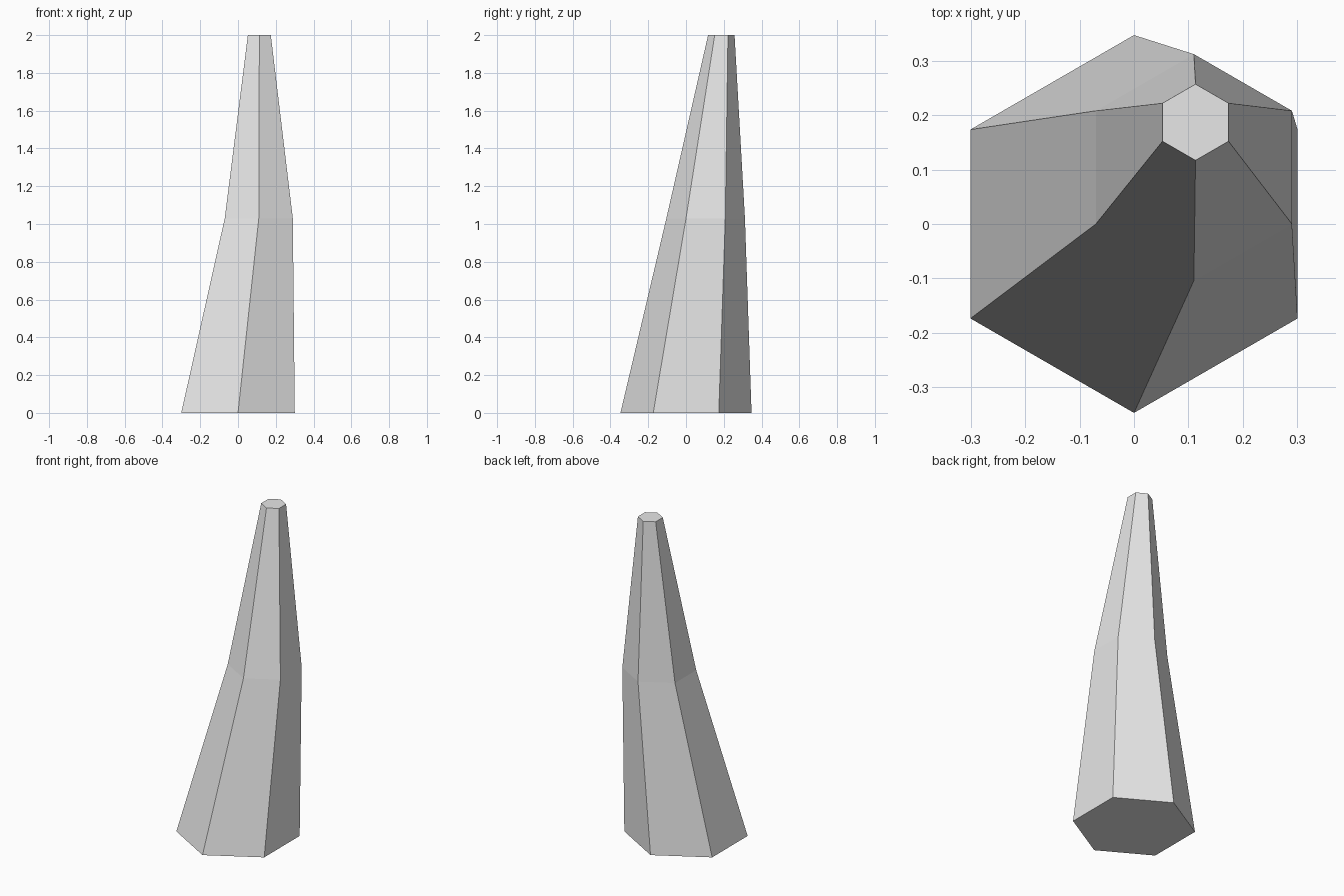
import bpy, bmesh
from math import sin, cos, tau

cube = bpy.data.objects.get("Cube")
if cube:
    bpy.data.objects.remove(cube, do_unlink=True)

# Single light grey material
grey = bpy.data.materials.new("light grey")
grey.use_nodes = True
grey.diffuse_color = (0.8, 0.8, 0.8, 1)
grey.node_tree.nodes["Principled BSDF"].inputs["Base Color"].default_value = (0.8, 0.8, 0.8, 1)

SIDES = 6
# Cross-sections from base to tip: centre x, y, height, radius
SECTIONS = [(0, 0, 0, 0.347), (0.11, 0.104, 1.03, 0.208), (0.113, 0.187, 2, 0.07)]

# Bent, tapering spike
bm = bmesh.new()
rings = []
for x, y, z, r in SECTIONS:
    angles = [tau * (i + 0.5) / SIDES for i in range(SIDES)]
    rings.append([bm.verts.new((x + r * cos(a), y + r * sin(a), z)) for a in angles])

for low, high in zip(rings, rings[1:]):
    for i in range(SIDES):
        j = (i + 1) % SIDES
        bm.faces.new((low[i], low[j], high[j], high[i]))

# Flat base and tip
bm.faces.new(rings[0][::-1])
bm.faces.new(rings[-1])
bmesh.ops.recalc_face_normals(bm, faces=bm.faces)

mesh = bpy.data.meshes.new("bent_spike")
bm.to_mesh(mesh)
bm.free()
mesh.materials.append(grey)
spike = bpy.data.objects.new("bent_spike", mesh)
bpy.context.collection.objects.link(spike)
